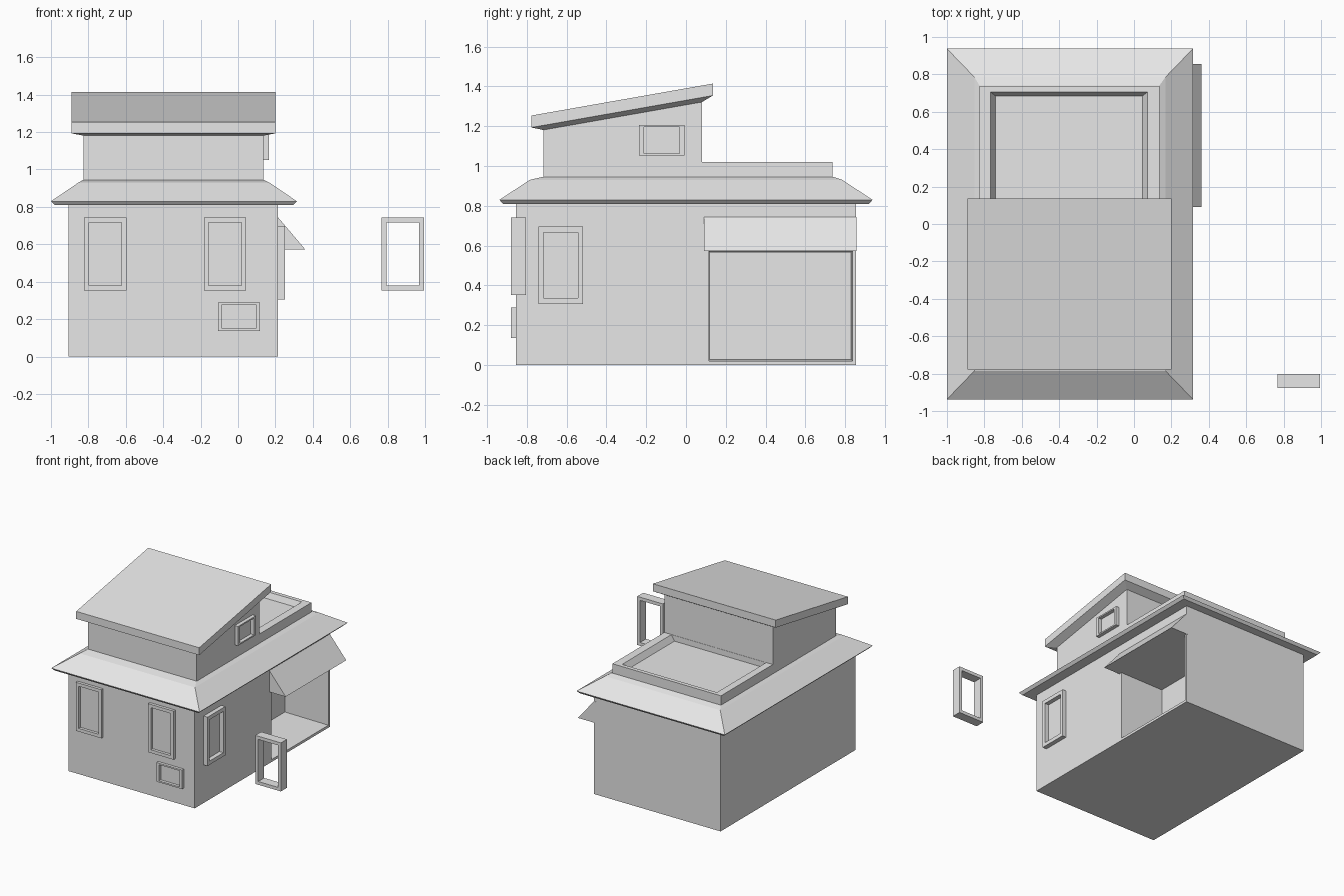
import bpy
import bmesh

cube = bpy.data.objects.get("Cube")
if cube:
    bpy.data.objects.remove(cube, do_unlink=True)

grey = bpy.data.materials.new("plain_grey")
grey.use_nodes = True
grey.diffuse_color = (0.8, 0.8, 0.8, 1)
grey.node_tree.nodes["Principled BSDF"].inputs["Base Color"].default_value = (0.8, 0.8, 0.8, 1)


def finish(name, bm):
    bmesh.ops.recalc_face_normals(bm, faces=bm.faces)
    mesh = bpy.data.meshes.new(name)
    bm.to_mesh(mesh)
    bm.free()
    mesh.materials.append(grey)
    obj = bpy.data.objects.new(name, mesh)
    bpy.context.scene.collection.objects.link(obj)
    return obj


def loft(name, rings, place=lambda a, b, d: (a, b, d), closed=False):
    """Join rectangles (a0, a1, b0, b1, depth) into a capped or ring-shaped solid."""
    bm = bmesh.new()
    loops = [[bm.verts.new(place(a, b, d)) for a, b in ((a0, b0), (a1, b0), (a1, b1), (a0, b1))]
             for a0, a1, b0, b1, d in rings]
    pairs = list(zip(loops, loops[1:]))
    if closed:
        pairs.append((loops[-1], loops[0]))
    else:
        bm.faces.new(loops[0])
        bm.faces.new(loops[-1])
    for low, high in pairs:
        for i in range(4):
            j = (i + 1) % 4
            bm.faces.new((low[i], low[j], high[j], high[i]))
    return finish(name, bm)


def prism(name, profile, place, start, end):
    """Extrude a 2D profile between two depths."""
    bm = bmesh.new()
    base = bm.faces.new([bm.verts.new(place(a, b, start)) for a, b in profile])
    top = bmesh.ops.extrude_face_region(bm, geom=[base])
    shift = [p - q for p, q in zip(place(0, 0, end), place(0, 0, start))]
    bmesh.ops.translate(bm, verts=[v for v in top["geom"] if isinstance(v, bmesh.types.BMVert)], vec=shift)
    return finish(name, bm)


def cut(obj, cutter):
    mod = obj.modifiers.new("opening", "BOOLEAN")
    mod.operation = "DIFFERENCE"
    mod.solver = "EXACT"
    mod.object = cutter
    cutter.hide_render = True
    cutter.hide_viewport = True
    cutter.display_type = "WIRE"


def facing_front(a, b, d):
    return (a, d, b)


def facing_side(a, b, d):
    return (d, a, b)


# Ground floor with a recessed garage on the side
body = loft("ground_floor", [(-0.905, 0.215, -0.855, 0.855, z) for z in (0, 0.82)])
garage = loft("garage_cutter", [(0.12, 0.83, 0.027, 0.565, -0.165),
                                (0.115, 0.837, 0.02, 0.572, 0.215),
                                (0.115, 0.837, 0.02, 0.572, 0.3)], facing_side)
cut(body, garage)

# Skirt roof around the ground floor
loft("skirt_roof", [(-0.98, 0.295, -0.92, 0.92, 0.81),
                    (-1, 0.315, -0.937, 0.937, 0.83),
                    (-0.853, 0.168, -0.785, 0.785, 0.93),
                    (-0.826, 0.136, -0.72, 0.74, 0.945)])

# Upper storey and terrace share one stepped side profile
upper = prism("upper_storey", [(-0.717, 0.9), (0.737, 0.9), (0.737, 1.02), (0.08, 1.02),
                               (0.08, 1.35), (-0.717, 1.21)], facing_side, -0.826, 0.136)
terrace = loft("terrace_cutter", [(-0.74, 0.045, 0.082, 0.685, 0.975),
                                  (-0.767, 0.072, 0.082, 0.705, 1.02),
                                  (-0.767, 0.072, 0.082, 0.705, 1.1)])
cut(upper, terrace)

# Sloping main roof
loft("main_roof", [(-0.826, 0.136, -0.717, 0.08, -0.083),
                   (-0.89, 0.2, -0.777, 0.135, -0.06),
                   (-0.89, 0.2, -0.777, 0.135, 0)],
     lambda x, y, d: (x, y, 1.39 + 0.176 * y + d))

# Garage awning
prism("garage_awning", [(0.2, 0.743), (0.215, 0.743), (0.36, 0.572), (0.2, 0.572)],
      facing_front, 0.09, 0.856)


# Window frames, each an open rectangular ring
def frame(name, place, outer, border, outside, inside):
    a0, a1, b0, b1 = outer
    da, db = border
    inner = (a0 + da, a1 - da, b0 + db, b1 - db)
    loft(name, [(*outer, outside), (*outer, inside), (*inner, inside), (*inner, outside)],
         place, closed=True)


for name, x in (("front_window_outer", -0.823), ("front_window_inner", -0.183), ("detached_frame", 0.768)):
    frame(name, facing_front, (x, x + 0.227, 0.353, 0.742), (0.026, 0.026), -0.878, -0.803)
frame("front_low_window", facing_front, (-0.108, 0.118, 0.137, 0.29), (0.022, 0.012), -0.878, -0.803)
frame("side_window", facing_side, (-0.742, -0.517, 0.306, 0.697), (0.025, 0.03), 0.25, 0.175)
frame("upper_side_window", facing_side, (-0.235, -0.008, 1.052, 1.207), (0.025, 0.011), 0.165, 0.09)
